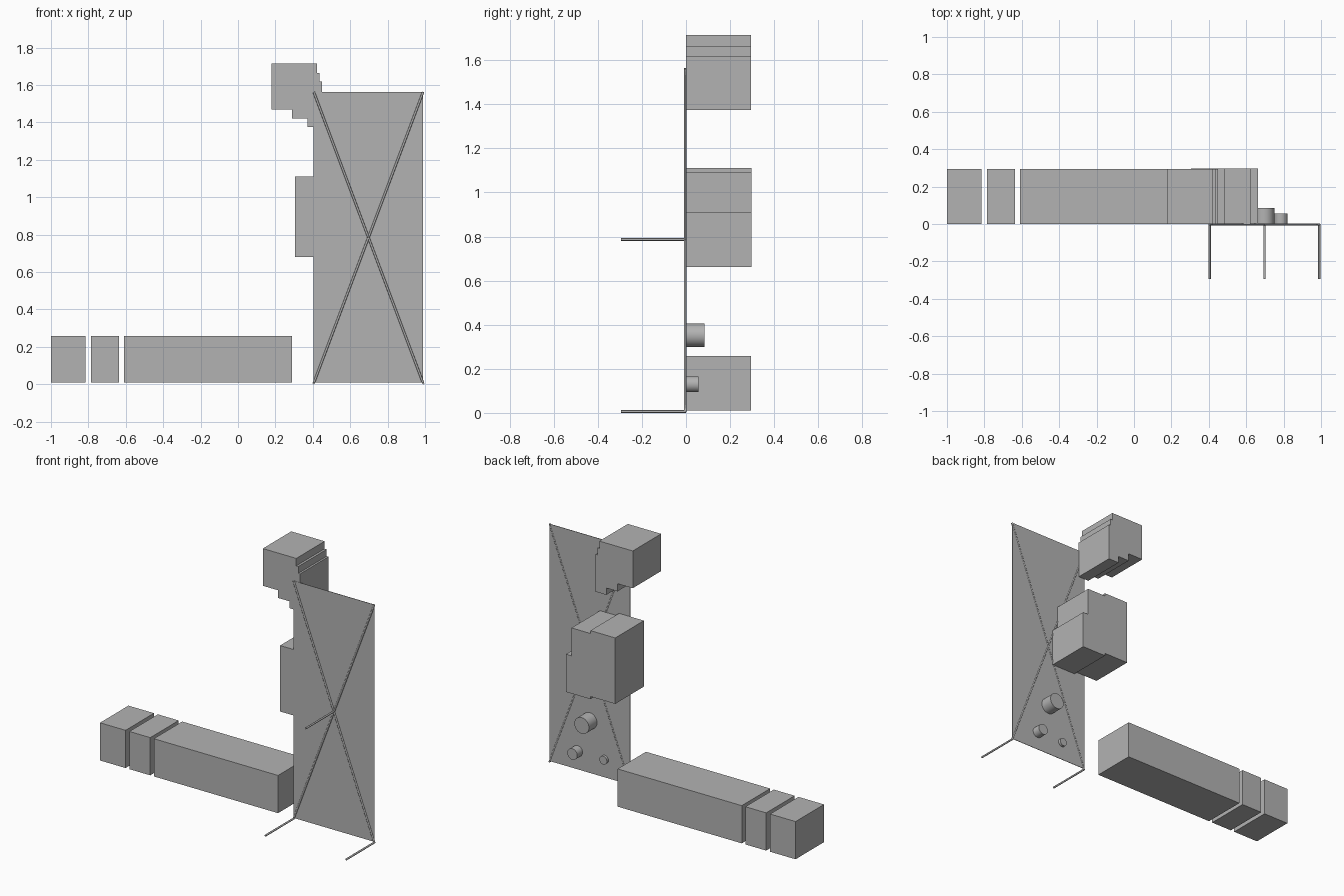
import bpy, bmesh
from mathutils import Vector

if "Cube" in bpy.data.objects:
    bpy.data.objects.remove(bpy.data.objects["Cube"])

grey = bpy.data.materials.new("plain_grey")
grey.diffuse_color = (0.45, 0.45, 0.45, 1)
grey.use_nodes = True
grey.node_tree.nodes["Principled BSDF"].inputs["Base Color"].default_value = grey.diffuse_color


def finish(name, bm):
    bmesh.ops.recalc_face_normals(bm, faces=bm.faces)
    mesh = bpy.data.meshes.new(name)
    bm.to_mesh(mesh)
    bm.free()
    mesh.materials.append(grey)
    obj = bpy.data.objects.new(name, mesh)
    bpy.context.collection.objects.link(obj)
    return obj


def extrude_profile(name, points, y0, y1):
    """Outline in x, z pushed from y0 to y1."""
    bm = bmesh.new()
    face = bm.faces.new([bm.verts.new((x, y0, z)) for x, z in points])
    out = bmesh.ops.extrude_face_region(bm, geom=[face])
    moved = [v for v in out["geom"] if isinstance(v, bmesh.types.BMVert)]
    bmesh.ops.translate(bm, verts=moved, vec=(0, y1 - y0, 0))
    return finish(name, bm)


def box(name, x0, x1, z0, z1, y0, y1):
    return extrude_profile(name, [(x0, z0), (x1, z0), (x1, z1), (x0, z1)], y0, y1)


def rod(name, a, b, radius, sides):
    """Cylinder between two points."""
    a, b = Vector(a), Vector(b)
    bm = bmesh.new()
    bmesh.ops.create_cone(bm, cap_ends=True, segments=sides, radius1=radius,
                          radius2=radius, depth=(b - a).length)
    turn = (b - a).to_track_quat('Z', 'Y').to_matrix().to_4x4()
    turn.translation = (a + b) / 2
    bm.transform(turn)
    obj = finish(name, bm)
    for p in obj.data.polygons:
        p.use_smooth = len(p.vertices) == 4
    return obj


# Row of low blocks
DEPTH = 0.294
for i, (x0, x1) in enumerate([(-1.0, -0.815), (-0.787, -0.636), (-0.61, 0.29)]):
    box(f"low_block_{i + 1}", x0, x1, 0.01, 0.257, 0, DEPTH)

# Stepped upper block
extrude_profile("upper_block", [
    (0.18, 1.47), (0.29, 1.47), (0.29, 1.42), (0.372, 1.42), (0.372, 1.375),
    (0.45, 1.375), (0.45, 1.62), (0.437, 1.62), (0.437, 1.665), (0.422, 1.665),
    (0.422, 1.714), (0.18, 1.714)], 0, DEPTH)

# Stepped middle block
extrude_profile("middle_block", [
    (0.305, 0.68), (0.485, 0.68), (0.485, 0.663), (0.662, 0.663), (0.662, 0.91),
    (0.622, 0.91), (0.622, 1.093), (0.485, 1.093), (0.485, 1.112),
    (0.305, 1.112)], 0, 0.297)

# Upright panel
LEFT, RIGHT, LOW, HIGH = 0.405, 0.99, 0.01, 1.563
box("panel", LEFT, RIGHT, LOW, HIGH, -0.002, 0.001)

# Crossed bars on the panel
R = 0.006
BAR_Y = -0.003
rod("cross_bar_rising", (LEFT, BAR_Y, R), (RIGHT, BAR_Y, HIGH), R, 8)
rod("cross_bar_falling", (RIGHT, BAR_Y, R), (LEFT, BAR_Y, HIGH), R, 8)

# Rods reaching forward from the lower corners and the crossing
for name, x, z in [("left_rod", LEFT, R), ("right_rod", RIGHT, R),
                   ("centre_rod", (LEFT + RIGHT) / 2, 0.787)]:
    rod(name, (x, 0, z), (x, -0.295, z), R, 8)

# Round pegs on the back
for name, x, z, r, length in [("large_peg", 0.697, 0.352, 0.053, 0.085),
                              ("medium_peg", 0.785, 0.13, 0.036, 0.056),
                              ("small_peg", 0.588, 0.128, 0.027, 0.018)]:
    rod(name, (x, 0, z), (x, length, z), r, 32)
